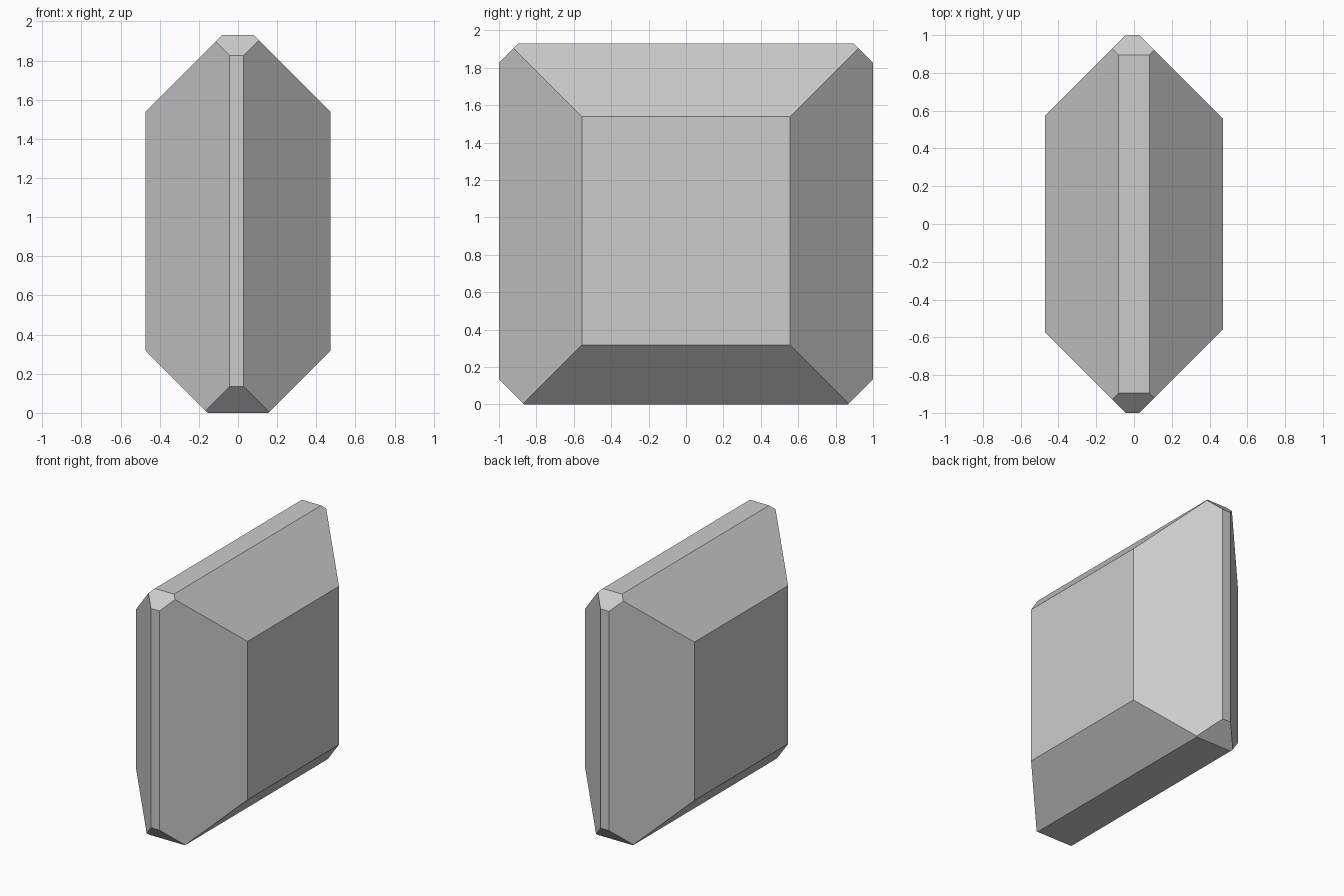
import bpy, bmesh
from mathutils import Vector, Matrix

if "Cube" in bpy.data.objects:
    bpy.data.objects.remove(bpy.data.objects["Cube"])

HALF_X, HALF_Y, HEIGHT = 0.472, 1.0, 1.93

# Block of the overall size, standing on the ground
bm = bmesh.new()
bmesh.ops.create_cube(bm, size=1, matrix=Matrix.Translation((0, 0, HEIGHT / 2))
                      @ Matrix.Diagonal((2 * HALF_X, 2 * HALF_Y, HEIGHT, 1)))


def chamfer(normal, offset):
    """Cut away everything beyond the plane normal . p = offset and cap it."""
    n = Vector(normal)
    cut = bmesh.ops.bisect_plane(
        bm, geom=bm.verts[:] + bm.edges[:] + bm.faces[:], dist=1e-5,
        plane_co=n * offset / n.length_squared, plane_no=n, clear_outer=True)
    rim = [e for e in cut["geom_cut"] if isinstance(e, bmesh.types.BMEdge)]
    bmesh.ops.edgeloop_fill(bm, edges=rim)


for s in (-1, 1):
    # Broad side bevels: top, bottom, front and back
    chamfer((s, 0, 1), 2.012)
    chamfer((s, 0, -1), 0.154)
    for t in (-1, 1):
        chamfer((s, t, 0), 1.029 if s > 0 else 1.043)
for t in (-1, 1):
    # Small corner bevels on the rim
    chamfer((0, t, 1), 2.826)
    chamfer((0, t, -1), 0.866)

bmesh.ops.recalc_face_normals(bm, faces=bm.faces[:])
mesh = bpy.data.meshes.new("faceted_slab")
bm.to_mesh(mesh)
bm.free()
slab = bpy.data.objects.new("faceted_slab", mesh)
bpy.context.collection.objects.link(slab)
